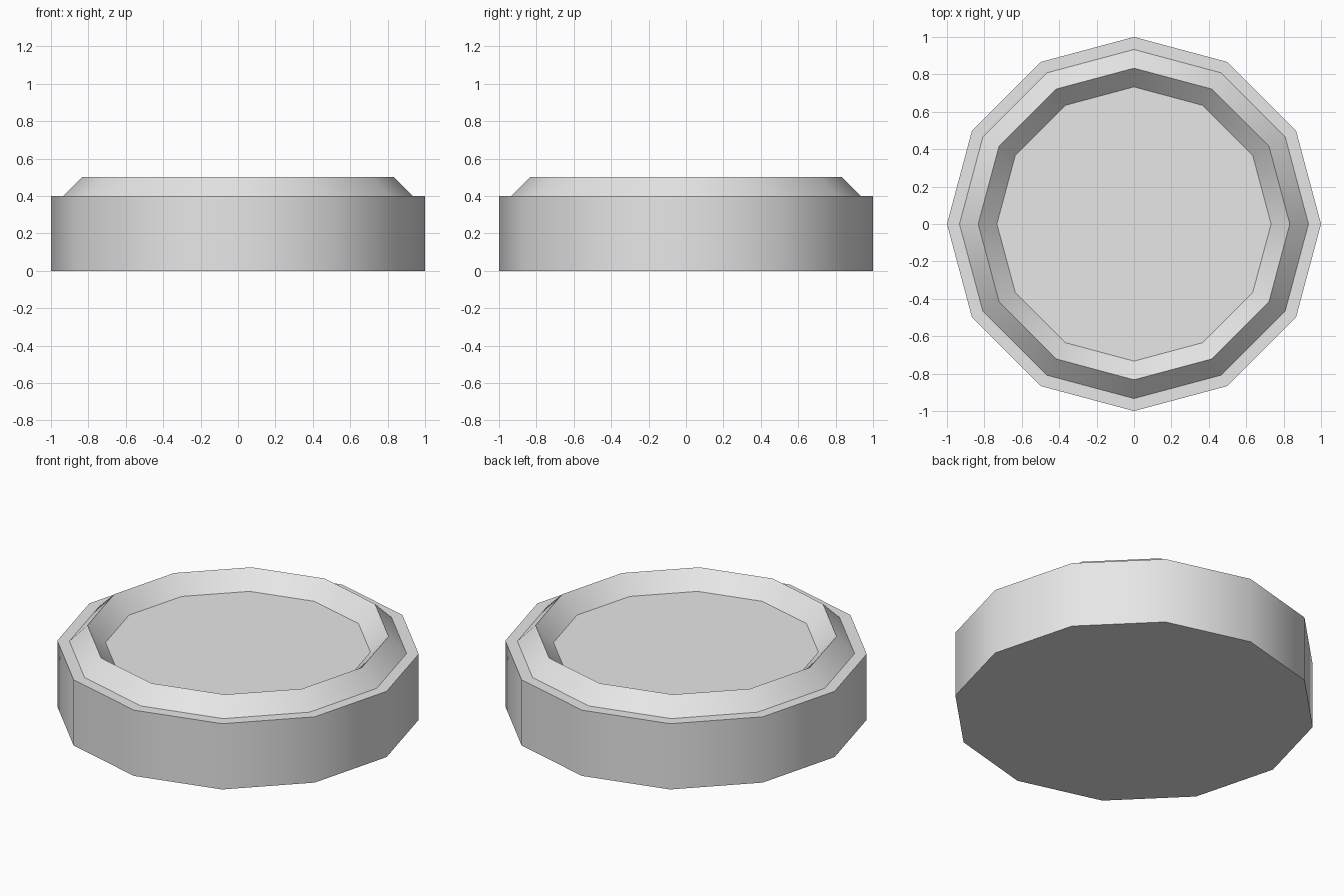
import bpy
import math

SIDES = 12
BASE_HEIGHT = 0.4

cube = bpy.data.objects.get("Cube")
if cube:
    bpy.data.objects.remove(cube, do_unlink=True)

# Single light grey material
grey = bpy.data.materials.new("light_grey")
grey.use_nodes = True
color = (0.8, 0.8, 0.8, 1.0)
grey.diffuse_color = color
grey.node_tree.nodes["Principled BSDF"].inputs["Base Color"].default_value = color


def finish(name):
    """Name the new part, colour it and round it while keeping its rims sharp."""
    part = bpy.context.object
    part.name = name
    part.data.materials.append(grey)
    bpy.ops.object.shade_smooth_by_angle(angle=math.radians(40))


# Twelve-sided base drum
bpy.ops.mesh.primitive_cylinder_add(
    vertices=SIDES, radius=1, depth=BASE_HEIGHT, location=(0, 0, BASE_HEIGHT / 2))
finish("base_drum")

# Raised rim: diamond-section ring, half sunk into the drum
bpy.ops.mesh.primitive_torus_add(
    major_segments=SIDES, minor_segments=4,
    major_radius=0.833, minor_radius=0.1, location=(0, 0, BASE_HEIGHT))
finish("raised_rim")
